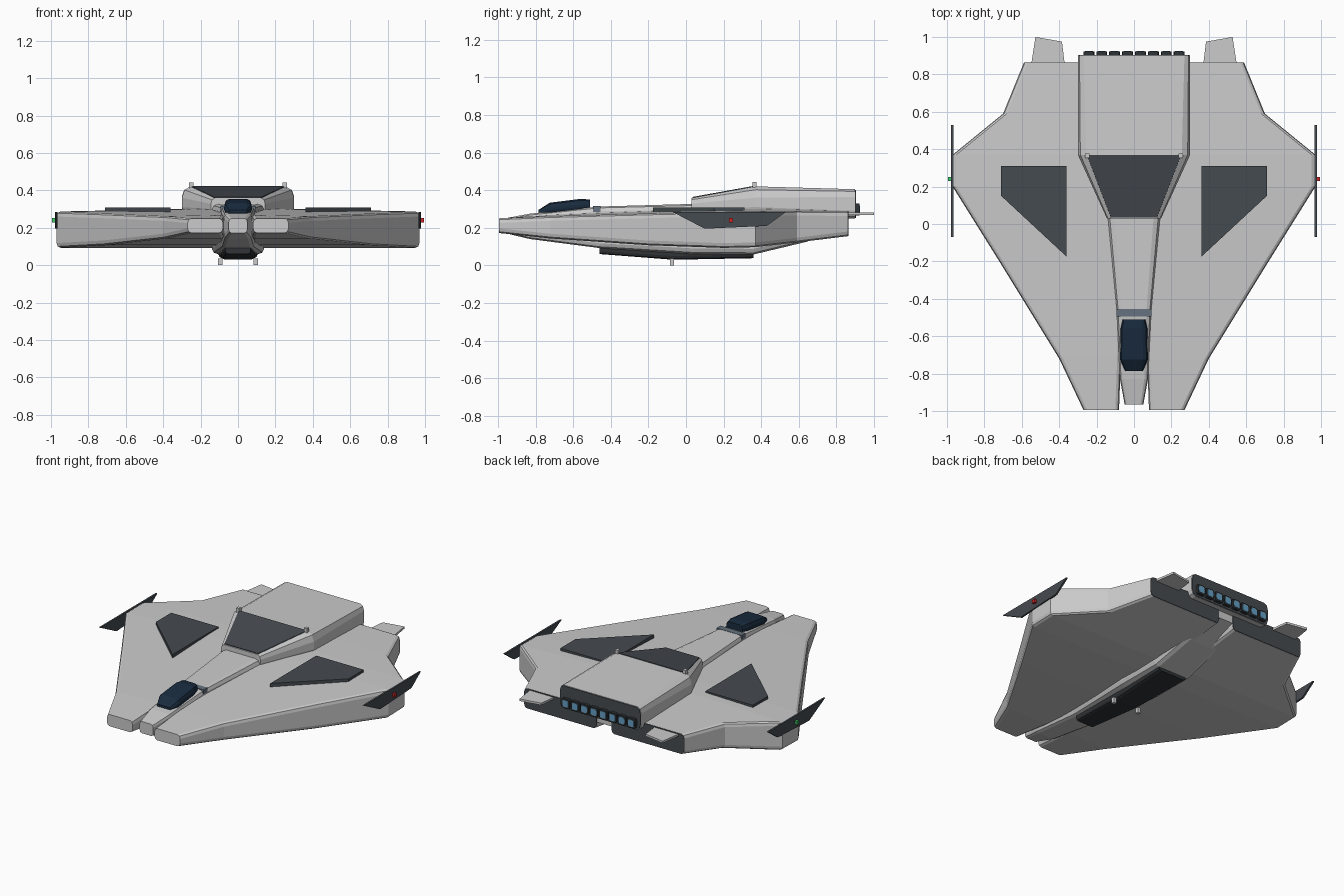
import bpy, bmesh, math


def material(name, r, g, b):
    m = bpy.data.materials.new(name)
    m.diffuse_color = (r, g, b, 1)
    return m


DARK = material("dark_panel", 0.06, 0.07, 0.08)
KEEL = material("keel_black", 0.03, 0.033, 0.037)
GLASS = material("canopy_navy", 0.01, 0.025, 0.05)
STRIP = material("strip_blue_grey", 0.13, 0.17, 0.21)
GLOW = material("engine_blue", 0.13, 0.35, 0.55)
RED = material("light_red", 0.6, 0.02, 0.02)
GREEN = material("light_green", 0.05, 0.6, 0.15)


def finish(name, bm, mat=None, mirror=False):
    bmesh.ops.recalc_face_normals(bm, faces=bm.faces)
    me = bpy.data.meshes.new(name)
    bm.to_mesh(me)
    bm.free()
    ob = bpy.data.objects.new(name, me)
    bpy.context.collection.objects.link(ob)
    if mat:
        me.materials.append(mat)
    if mirror:
        ob.modifiers.new("mirror", 'MIRROR')
    return ob


def ring(y, x0, x1, zb, zt0, zt1, cx, cz):
    """Rounded-corner section in the xz plane, top may slope from x0 to x1."""
    pts = []
    corners = [(x1, zt1, 1, 1), (x0, zt0, -1, 1), (x0, zb, -1, -1), (x1, zb, 1, -1)]
    for i, (x, z, sx, sz) in enumerate(corners):
        for k in range(3):
            a = math.radians(i * 90 + k * 45)
            pts.append((x - sx * cx + cx * math.cos(a), y, z - sz * cz + cz * math.sin(a)))
    return pts


def loft(name, rings, mat=None, mirror=False):
    bm = bmesh.new()
    rows = [[bm.verts.new(p) for p in r] for r in rings]
    n = len(rows[0])
    for a, b in zip(rows, rows[1:]):
        for i in range(n):
            bm.faces.new((a[i], a[(i + 1) % n], b[(i + 1) % n], b[i]))
    bm.faces.new(rows[0])
    bm.faces.new(rows[-1])
    return finish(name, bm, mat, mirror)


def box(name, c, s, mat=None, mirror=False):
    bm = bmesh.new()
    bmesh.ops.create_cube(bm, size=1)
    for v in bm.verts:
        v.co = [c[i] + v.co[i] * s[i] for i in range(3)]
    return finish(name, bm, mat, mirror)


def sym(y, w, zb, zt, cx, cz):
    return ring(y, -w, w, zb, zt, zt, cx, cz)


# Wing hulls: y, inner x, outer x, bottom, inner top, outer top
wing = [(-0.995, 0.08, 0.27, 0.172, 0.25, 0.25),
        (-0.72, 0.07, 0.40, 0.143, 0.268, 0.262),
        (-0.20, 0.06, 0.72, 0.107, 0.288, 0.276),
        (0.20, 0.055, 0.97, 0.093, 0.303, 0.285),
        (0.37, 0.055, 0.97, 0.097, 0.305, 0.287),
        (0.59, 0.055, 0.70, 0.122, 0.300, 0.290),
        (0.86, 0.055, 0.59, 0.155, 0.290, 0.288)]
loft("wing_hull", [ring(*w, 0.02, 0.025) for w in wing], mirror=True)
loft("wing_rear_plate", [ring(y, 0.056, 0.589, 0.156, 0.289, 0.287, 0.02, 0.025)
                         for y in (0.858, 0.864)], DARK, True)

# Central spine from the nose to the tail
loft("spine", [sym(-0.965, 0.05, 0.172, 0.25, 0.015, 0.02),
               sym(-0.83, 0.075, 0.140, 0.275, 0.02, 0.025),
               sym(-0.46, 0.092, 0.092, 0.313, 0.025, 0.025),
               sym(0.04, 0.14, 0.060, 0.327, 0.035, 0.03),
               sym(0.36, 0.14, 0.058, 0.327, 0.035, 0.03),
               sym(0.64, 0.13, 0.125, 0.327, 0.035, 0.03),
               sym(0.86, 0.11, 0.20, 0.327, 0.035, 0.03)])
box("spine_strip", (0, -0.475, 0.300), (0.186, 0.04, 0.03), STRIP)

# Belly keel
loft("belly_keel", [sym(-0.46, 0.068, 0.060, 0.11, 0.015, 0.015),
                    sym(-0.07, 0.09, 0.030, 0.10, 0.02, 0.02),
                    sym(0.36, 0.105, 0.038, 0.10, 0.02, 0.02)], KEEL)

# Engine block, sloped roof panel and rear plate
loft("engine_block", [sym(0.03, 0.145, 0.27, 0.358, 0.02, 0.03),
                      sym(0.37, 0.30, 0.25, 0.42, 0.045, 0.06),
                      sym(0.90, 0.30, 0.25, 0.405, 0.03, 0.04)])
loft("roof_panel", [sym(0.035, 0.124, 0.34, 0.364, 0.002, 0.002),
                    sym(0.368, 0.252, 0.40, 0.424, 0.002, 0.002)], DARK)
loft("engine_rear_plate", [sym(y, 0.297, 0.252, 0.402, 0.03, 0.04)
                           for y in (0.898, 0.904)], DARK)

# Row of eight exhausts
for i in range(8):
    x = (i - 3.5) * 0.069
    loft("exhaust_housing", [ring(y, x - 0.029, x + 0.029, 0.265, 0.328, 0.328, 0.01, 0.01)
                             for y in (0.90, 0.923)], KEEL)
    loft("exhaust_glow", [ring(y, x - 0.021, x + 0.021, 0.274, 0.319, 0.319, 0.01, 0.01)
                          for y in (0.91, 0.926)], GLOW)

# Canopy
loft("canopy", [sym(-0.785, 0.048, 0.265, 0.295, 0.01, 0.01),
                sym(-0.725, 0.074, 0.27, 0.333, 0.026, 0.025),
                sym(-0.56, 0.072, 0.28, 0.354, 0.026, 0.03),
                sym(-0.51, 0.060, 0.29, 0.350, 0.02, 0.025)], GLASS)


def slab(name, pts, offset, mat=None, mirror=False):
    """Extrude a flat outline along an offset vector."""
    return loft(name, [pts, [tuple(p[i] + offset[i] for i in range(3)) for p in pts]],
                mat, mirror)


# Dark wing panels
slab("wing_panel", [(0.36, -0.175, 0.27), (0.71, 0.15, 0.27), (0.71, 0.31, 0.27), (0.36, 0.31, 0.27)],
     (0, 0, 0.037), DARK, True)
# Wing tip fins
slab("tip_fin", [(0.966, -0.07, 0.283), (0.966, 0.53, 0.283), (0.966, 0.43, 0.21), (0.966, 0.10, 0.195)],
     (0.012, 0, 0), DARK, True)
# Tail flaps
slab("tail_flap", [(0.37, 0.85, 0.268), (0.55, 0.85, 0.268), (0.527, 1.0, 0.268), (0.385, 0.975, 0.268)],
     (0, 0, 0.014), None, True)

# Marker lights
box("light_right", (0.985, 0.24, 0.24), (0.02, 0.022, 0.022), RED)
box("light_left", (-0.985, 0.24, 0.24), (0.02, 0.022, 0.022), GREEN)
box("roof_light", (0.25, 0.365, 0.428), (0.022, 0.022, 0.03), None, True)
box("belly_light", (0.095, -0.075, 0.018), (0.022, 0.022, 0.036), None, True)
